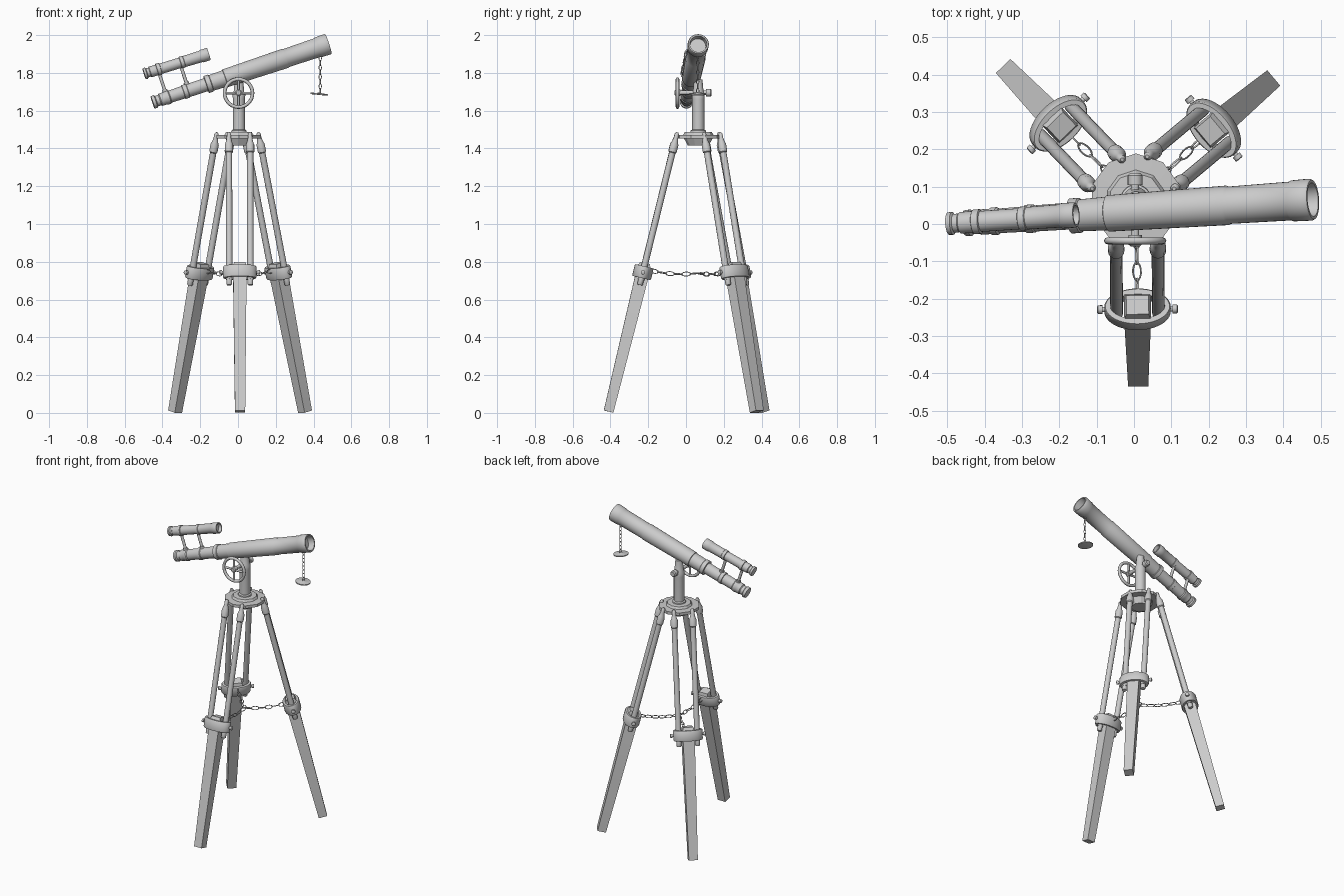
import bpy, bmesh, math
from mathutils import Matrix, Vector

if "Cube" in bpy.data.objects:
    bpy.data.objects.remove(bpy.data.objects["Cube"])

V = Vector
grey = bpy.data.materials.new("warm_grey_metal")
grey.diffuse_color = (0.6, 0.6, 0.6, 1)
grey.use_nodes = True
grey.node_tree.nodes["Principled BSDF"].inputs["Base Color"].default_value = grey.diffuse_color


def finish(name, bm, angle=35):
    bmesh.ops.recalc_face_normals(bm, faces=bm.faces)
    me = bpy.data.meshes.new(name)
    bm.to_mesh(me)
    bm.free()
    ob = bpy.data.objects.new(name, me)
    bpy.context.collection.objects.link(ob)
    me.materials.append(grey)
    bpy.ops.object.select_all(action='DESELECT')
    ob.select_set(True)
    bpy.context.view_layer.objects.active = ob
    bpy.ops.object.shade_smooth_by_angle(angle=math.radians(angle))
    return ob


def frame(origin, z, side=None):
    """Matrix with local z along the given direction."""
    z = V(z).normalized()
    x = V(side) if side else (V((0, 1, 0)) if abs(z.y) < 0.9 else V((1, 0, 0)))
    x = (x - z * x.dot(z)).normalized()
    y = z.cross(x)
    m = Matrix((x, y, z)).transposed().to_4x4()
    m.translation = V(origin)
    return m


def lathe(bm, m, profile, n=24):
    """Revolve (distance, radius) pairs round local z and cap the ends."""
    rings = [[bm.verts.new(m @ V((r * math.cos(2 * math.pi * i / n),
                                  r * math.sin(2 * math.pi * i / n), d)))
              for i in range(n)] for d, r in profile]
    for p, q in zip(rings, rings[1:]):
        for i in range(n):
            j = (i + 1) % n
            bm.faces.new((p[i], p[j], q[j], q[i]))
    bm.faces.new(rings[0])
    bm.faces.new(rings[-1])


def hoop(bm, m, a, b, section, n=32):
    """Sweep a (radial, height) section round an ellipse with half axes a, b."""
    rings = []
    for i in range(n):
        t = 2 * math.pi * i / n
        c, s = math.cos(t), math.sin(t)
        rings.append([bm.verts.new(m @ V(((a + r) * c, (b + r) * s, h))) for r, h in section])
    k = len(section)
    for i in range(n):
        p, q = rings[i], rings[(i + 1) % n]
        for j in range(k):
            bm.faces.new((p[j], p[(j + 1) % k], q[(j + 1) % k], q[j]))


def circle(r, n):
    return [(r * math.cos(2 * math.pi * i / n), r * math.sin(2 * math.pi * i / n)) for i in range(n)]


def rod(bm, p, q, r, n=16):
    p, q = V(p), V(q)
    lathe(bm, frame(p, q - p), [(0, r), ((q - p).length, r)], n)


def chain(name, p, q, count, sag, half_width, wire):
    """Links turned a quarter each, along a sagging line."""
    p, q = V(p), V(q)
    pts = [p.lerp(q, i / count) - V((0, 0, sag * 4 * (i / count) * (1 - i / count)))
           for i in range(count + 1)]
    bm = bmesh.new()
    for i, (u, v) in enumerate(zip(pts, pts[1:])):
        m = frame((u + v) / 2, v - u)
        turn = Matrix.Rotation(math.pi / 2 * (i % 2) + 0.25, 4, 'Z') @ Matrix.Rotation(math.pi / 2, 4, 'Y')
        hoop(bm, m @ turn, (v - u).length / 2 + wire, half_width, circle(wire, 6), 14)
    finish(name, bm, 60)


# --- tripod legs: top centre, foot centre
hub = V((0.005, 0.065, 0))
legs = {"front": ((0.008, -0.055, 1.45), (0.011, -0.41, 0.007)),
        "left": ((-0.078, 0.14, 1.45), (-0.333, 0.405, 0.007)),
        "right": ((0.078, 0.143, 1.45), (0.355, 0.375, 0.007))}
for key, (top, foot) in legs.items():
    top, foot = V(top), V(foot)
    axis = (top - foot).normalized()
    side = axis.cross(V((0, 0, 1))).normalized()
    m = frame(foot, axis, side)
    L = (top - foot).length

    # tapered lower leg with a chamfered head
    bm = bmesh.new()
    prev = None
    for w, hx, hy in ((0, 0.027, 0.026), (0.785, 0.036, 0.036), (0.81, 0.03, 0.026)):
        ring = [bm.verts.new(m @ V((sx * hx, sy * hy, w)))
                for sx, sy in ((-1, -1), (1, -1), (1, 1), (-1, 1))]
        if prev:
            for i in range(4):
                j = (i + 1) % 4
                bm.faces.new((prev[i], prev[j], ring[j], ring[i]))
        else:
            bm.faces.new(ring)
        prev = ring
    bm.faces.new(prev)
    finish(key + "_lower_leg", bm, 20)

    # pair of round upper rods with knuckles
    bm = bmesh.new()
    for s in (-1, 1):
        lathe(bm, m @ Matrix.Translation((s * 0.056, 0, 0)),
              [(0.69, 0.012), (0.695, 0.015), (0.72, 0.015), (0.72, 0.017), (L - 0.075, 0.017),
               (L - 0.07, 0.022), (L - 0.03, 0.022), (L - 0.015, 0.016),
               (L + 0.005, 0.012), (L + 0.028, 0.011), (L + 0.036, 0.005)], 16)
    finish(key + "_upper_rods", bm)

    # oval clamp band and its thumb screws
    bm = bmesh.new()
    mc = m @ Matrix.Translation((0, 0, 0.76))
    hoop(bm, mc, 0.08, 0.042, [(-0.008, -0.032), (0.006, -0.032), (0.009, -0.026),
                               (0.009, 0.026), (0.006, 0.032), (-0.008, 0.032)], 40)
    finish(key + "_clamp_band", bm)
    bm = bmesh.new()
    for s in (-1, 1):
        lathe(bm, mc @ frame((s * 0.084, 0, 0), (s, 0, 0)),
              [(0, 0.007), (0.01, 0.007), (0.01, 0.012), (0.022, 0.012), (0.024, 0.009)], 12)
    finish(key + "_clamp_screws", bm)

    # spreader chain to the middle
    out = V((foot.x - hub.x, foot.y - hub.y, 0)).normalized()
    start = m @ V((0, 0, 0.77))
    chain(key + "_spreader_chain", start - out * 0.035, hub + V((0, 0, 0.74)), 6, 0.012, 0.011, 0.0025)

# --- tripod head
bm = bmesh.new()
mh = frame(hub, (0, 0, 1))
lathe(bm, mh, [(1.415, 0.055), (1.452, 0.075), (1.452, 0.124), (1.470, 0.124),
               (1.472, 0.08), (1.486, 0.072), (1.488, 0.04)], 10)
finish("tripod_head_plate", bm, 20)

bm = bmesh.new()
lathe(bm, mh, [(1.48, 0.042), (1.495, 0.04), (1.5, 0.032), (1.66, 0.032), (1.685, 0.034),
               (1.70, 0.028), (1.765, 0.022)], 24)
finish("centre_post", bm)

# pivot shaft with end knob
bm = bmesh.new()
lathe(bm, frame((0.003, -0.06, 1.695), (0, 1, 0)),
      [(0, 0.012), (0.005, 0.018), (0.03, 0.018), (0.03, 0.011), (0.165, 0.011),
       (0.165, 0.02), (0.19, 0.02), (0.196, 0.014)], 16)
finish("pivot_shaft", bm)

# hand wheel with four spokes
bm = bmesh.new()
mw = frame((0.003, -0.045, 1.693), (0, -1, 0))
hoop(bm, mw, 0.074, 0.074, circle(0.0095, 8), 36)
for k in range(4):
    a = math.pi / 2 * k
    rod(bm, mw.translation, mw @ V((0.072 * math.cos(a), 0.072 * math.sin(a), 0)), 0.007, 8)
finish("hand_wheel", bm, 50)

# --- main tube, positions measured by x along its axis
slope = V((1, 0.068, 0.333))
k = slope.length


def on_axis(x):
    return V((0, 0.033, 1.794)) + slope * x


mt = frame(on_axis(0), slope)
up = V((0, 0, 1)) - slope * (slope.z / slope.length_squared)
up.normalize()
tube = [(-0.452, 0.02), (-0.452, 0.034), (-0.437, 0.036), (-0.432, 0.029), (-0.415, 0.029),
        (-0.41, 0.034), (-0.385, 0.034), (-0.38, 0.037), (-0.365, 0.037), (-0.36, 0.033),
        (-0.29, 0.034), (-0.288, 0.038), (-0.268, 0.038), (-0.265, 0.035), (-0.17, 0.036),
        (-0.168, 0.047), (-0.145, 0.047), (-0.142, 0.043), (-0.07, 0.045), (-0.068, 0.049),
        (-0.05, 0.049), (0.25, 0.053), (0.255, 0.05), (0.42, 0.052), (0.425, 0.055),
        (0.455, 0.056), (0.474, 0.056), (0.479, 0.053), (0.479, 0.045), (0.44, 0.042)]
bm = bmesh.new()
lathe(bm, mt, [(x * k, r) for x, r in tube], 32)
finish("main_tube", bm)

# --- finder scope, parallel to the main tube
f0, f1 = V((-0.497, 0.001, 1.795)), V((-0.155, 0.0245, 1.9))
F = (f1 - f0).length
bm = bmesh.new()
lathe(bm, frame(f0, f1 - f0),
      [(0, 0.018), (0, 0.03), (0.012, 0.031), (0.016, 0.025), (0.03, 0.025), (0.034, 0.029),
       (0.07, 0.029), (0.072, 0.033), (0.09, 0.033), (0.092, 0.028), (0.2, 0.028),
       (0.202, 0.032), (0.22, 0.032), (0.222, 0.03), (F - 0.045, 0.031), (F - 0.04, 0.034),
       (F - 0.004, 0.034), (F, 0.032), (F, 0.026), (F - 0.02, 0.024)], 24)
finish("finder_scope", bm)

# finder mounting posts
bm = bmesh.new()
for x in (-0.375, -0.26):
    rod(bm, on_axis(x) + up * 0.03, on_axis(x) + up * 0.125, 0.009, 12)
    lathe(bm, frame(on_axis(x) + up * 0.033, up), [(0, 0.014), (0.012, 0.014)], 12)
finish("finder_posts", bm)

# --- hanging lens cap on a chain
chain("cap_chain", (0.435, 0.062, 1.89), (0.435, 0.062, 1.692), 8, 0, 0.007, 0.002)
bm = bmesh.new()
lathe(bm, frame((0.43, 0.062, 1.683), (0.1, 0, 1)),
      [(0, 0.04), (0.002, 0.046), (0.008, 0.046), (0.01, 0.012), (0.014, 0.006)], 24)
finish("lens_cap", bm)
